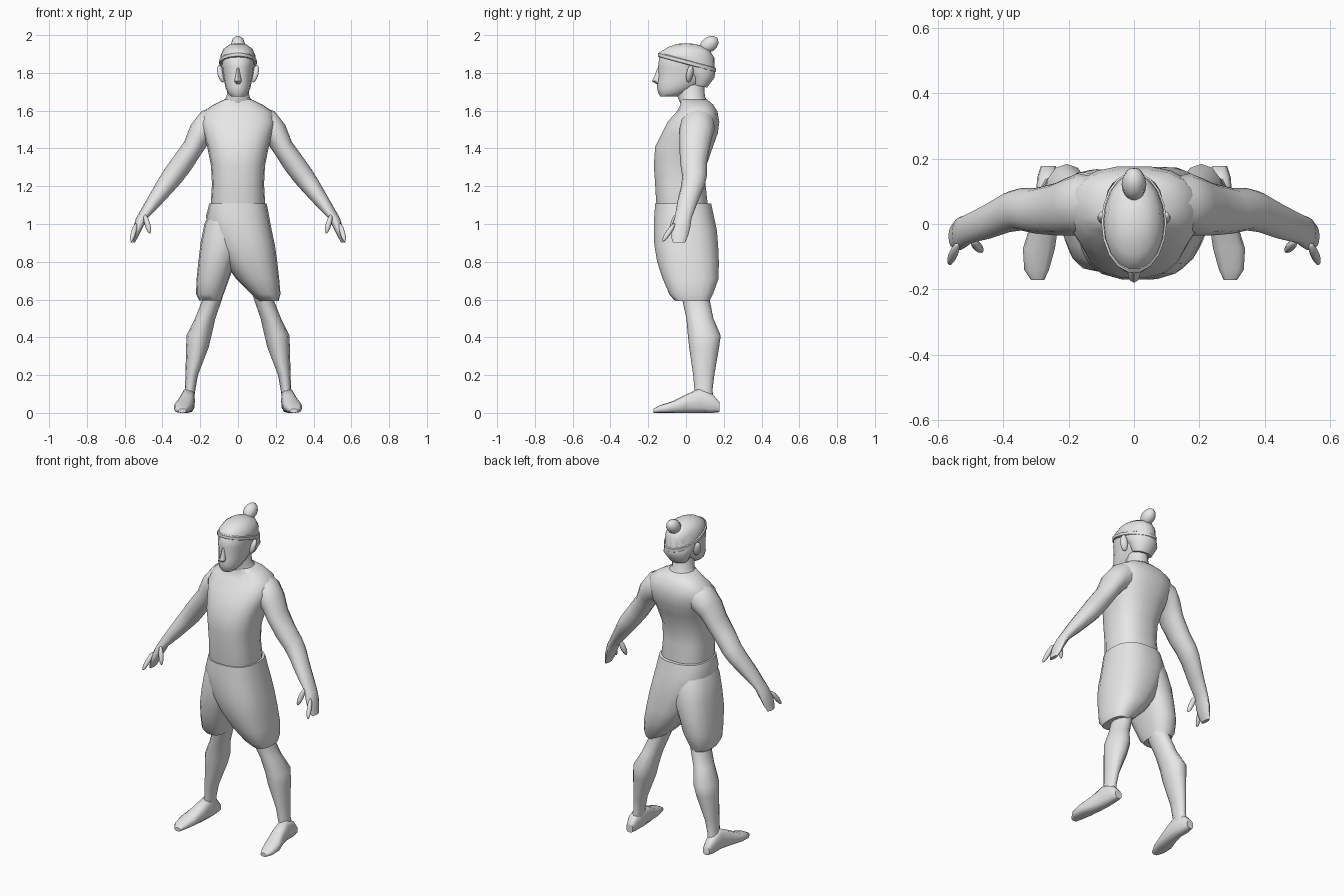
import bpy, bmesh, math
from mathutils import Vector

grey = bpy.data.materials.new("plain grey")
grey.diffuse_color = (0.8, 0.8, 0.8, 1)


def loft(name, rings, sides=14, power=1.0, mirror=False, angle=50):
    """Skin a tube through rings of (centre, half axis u, half axis v), capped."""
    bm = bmesh.new()
    loops = []
    for c, u, v in rings:
        loop = []
        for i in range(sides):
            a = 2 * math.pi * i / sides
            ca, sa = math.cos(a), math.sin(a)
            p = c + u * math.copysign(abs(ca) ** power, ca) + v * math.copysign(abs(sa) ** power, sa)
            loop.append(bm.verts.new(p))
        loops.append(loop)
    for a, b in zip(loops, loops[1:]):
        for i in range(sides):
            j = (i + 1) % sides
            bm.faces.new((a[i], a[j], b[j], b[i]))
    bm.faces.new(loops[0])
    bm.faces.new(loops[-1])
    bmesh.ops.recalc_face_normals(bm, faces=bm.faces[:])
    me = bpy.data.meshes.new(name)
    bm.to_mesh(me)
    bm.free()
    me.materials.append(grey)
    ob = bpy.data.objects.new(name, me)
    bpy.context.collection.objects.link(ob)
    bpy.ops.object.select_all(action='DESELECT')
    ob.select_set(True)
    bpy.context.view_layer.objects.active = ob
    bpy.ops.object.shade_smooth_by_angle(angle=math.radians(angle))
    if mirror:
        ob.modifiers.new("mirror", 'MIRROR')
    return ob


def flat(x0, x1, y0, y1, z):
    """Horizontal ring from its extents."""
    return (Vector(((x0 + x1) / 2, (y0 + y1) / 2, z)),
            Vector(((x1 - x0) / 2, 0, 0)), Vector((0, (y1 - y0) / 2, 0)))


def upright(x0, x1, z0, z1, y):
    """Ring facing forward."""
    return (Vector(((x0 + x1) / 2, y, (z0 + z1) / 2)),
            Vector(((x1 - x0) / 2, 0, 0)), Vector((0, 0, (z1 - z0) / 2)))


def limb(xo, zo, xi, zi, y0, y1):
    """Ring spanning an outer and an inner outline point."""
    return (Vector(((xo + xi) / 2, (y0 + y1) / 2, (zo + zi) / 2)),
            Vector(((xo - xi) / 2, 0, (zo - zi) / 2)), Vector((0, (y1 - y0) / 2, 0)))


def tilted(hw, y0, z0, y1, z1):
    """Ring tilted from front to back."""
    return (Vector((0, (y0 + y1) / 2, (z0 + z1) / 2)),
            Vector((hw, 0, 0)), Vector((0, (y1 - y0) / 2, (z1 - z0) / 2)))


def blob(name, centre, axis, rx, ry, mirror=False):
    """Egg shape along a half axis."""
    w = Vector(axis)
    u = w.orthogonal().normalized() if abs(w.x) > 0.01 else Vector((1, 0, 0))
    v = w.normalized().cross(u)
    rings = []
    for k in range(7):
        t = math.pi * (0.04 + 0.92 * k / 6)
        rings.append((Vector(centre) - w * math.cos(t), u * rx * math.sin(t), v * ry * math.sin(t)))
    return loft(name, rings, 10, mirror=mirror, angle=80)


# Torso and neck
loft("torso", [flat(-w, w, a, b, z) for w, a, b, z in (
    (.135, -.15, .11, 1.05), (.143, -.16, .115, 1.12), (.138, -.165, .105, 1.21),
    (.143, -.172, .11, 1.31), (.163, -.165, .145, 1.41), (.185, -.13, .17, 1.48),
    (.20, -.10, .178, 1.54), (.185, -.05, .168, 1.595), (.13, -.03, .145, 1.632),
    (.075, -.03, .115, 1.658))], 18, .8)
loft("neck", [flat(-w, w, a, b, z) for w, a, b, z in (
    (.085, -.03, .12, 1.64), (.06, -.045, .10, 1.675), (.055, -.045, .095, 1.76))], 12)

# Arms with hands
loft("arm", [limb(*r) for r in (
    (.10, 1.635, .10, 1.45, 0, .14), (.195, 1.595, .15, 1.43, -.035, .155),
    (.25, 1.525, .168, 1.41, -.035, .14), (.285, 1.435, .195, 1.37, -.035, .125),
    (.35, 1.345, .25, 1.285, -.03, .11), (.392, 1.285, .30, 1.22, -.02, .11),
    (.42, 1.24, .345, 1.17, -.025, .10), (.475, 1.145, .41, 1.10, -.045, .065),
    (.54, 1.03, .475, 1.035, -.06, .03), (.557, .975, .505, .98, -.08, .022),
    (.562, .93, .525, .94, -.08, .01), (.568, .903, .545, .903, -.07, -.005))],
    12, mirror=True)
blob("thumb", (.48, -.068, 1.0), (-.014, -.015, -.05), .016, .014, True)
blob("forefinger", (.553, -.092, .955), (.013, -.032, -.048), .014, .014, True)

# Legs and feet
loft("leg", [flat(*r) for r in (
    (.03, .18, -.08, .11, .82), (.085, .188, -.02, .125, .6), (.12, .228, .002, .145, .5),
    (.14, .272, .01, .184, .41), (.156, .275, .017, .175, .345), (.212, .278, .038, .15, .2),
    (.226, .282, .045, .14, .12), (.235, .295, .05, .15, .05))], 12, mirror=True)
loft("foot", [upright(*r) for r in (
    (.24, .285, .004, .055, .178), (.233, .297, 0, .1, .14), (.228, .3, 0, .13, .07),
    (.232, .318, 0, .095, -.005), (.242, .34, 0, .06, -.075), (.26, .336, 0, .04, -.14),
    (.275, .315, 0, .022, -.172))], 12, .75, mirror=True)

# Short trousers: an inner leg and a diagonal wrap over it
loft("trouser_leg", [flat(*r) for r in (
    (-.145, .05, -.14, .11, 1.07), (-.178, .05, -.15, .145, 1.0),
    (-.198, .03, -.15, .165, .9), (-.21, -.015, -.145, .168, .8),
    (-.22, -.05, -.115, .165, .7), (-.222, -.075, -.09, .14, .63),
    (-.205, -.09, -.06, .125, .595))], 16, .8)
loft("wrap", [flat(*r) for r in (
    (-.152, .152, -.165, .135, 1.108), (-.17, .165, -.17, .15, 1.04),
    (-.155, .178, -.172, .165, .97), (-.125, .195, -.17, .172, .89),
    (-.075, .208, -.155, .176, .8), (-.01, .218, -.125, .174, .71),
    (.07, .225, -.09, .145, .63), (.11, .215, -.055, .125, .592))], 18, .8)

# Head and face
loft("head", [flat(-w, w, a, b, z) for w, a, b, z in (
    (.035, -.135, -.045, 1.674), (.052, -.146, -.01, 1.69), (.066, -.153, .05, 1.72),
    (.073, -.152, .11, 1.755), (.08, -.147, .148, 1.79), (.086, -.148, .152, 1.83),
    (.09, -.142, .15, 1.88), (.08, -.105, .125, 1.92), (.045, -.05, .08, 1.945))], 16, .92)
loft("nose", [flat(-w, w, a, b, z) for w, a, b, z in (
    (.012, -.158, -.12, 1.742), (.02, -.18, -.12, 1.756), (.013, -.166, -.12, 1.785),
    (.008, -.152, -.12, 1.825))], 8)
blob("ear", (.09, .02, 1.795), (.012, .008, .045), .016, .022, True)

# Hair, headband and topknot
loft("hair", [tilted(*r) for r in (
    (.06, .03, 1.74, .112, 1.722), (.085, .005, 1.79, .152, 1.775),
    (.091, -.07, 1.86, .156, 1.80), (.095, -.144, 1.893, .155, 1.82),
    (.092, -.138, 1.912, .15, 1.875), (.076, -.095, 1.937, .122, 1.918),
    (.045, -.05, 1.953, .075, 1.947), (.015, -.01, 1.957, .03, 1.955))], 18)
loft("headband", [tilted(*r) for r in (
    (.094, -.145, 1.885, .155, 1.803), (.1, -.151, 1.889, .16, 1.806),
    (.1, -.15, 1.905, .16, 1.824), (.093, -.143, 1.909, .154, 1.828))], 18, angle=30)
blob("topknot", (0, .122, 1.95), (0, .045, .032), .038, .042)
